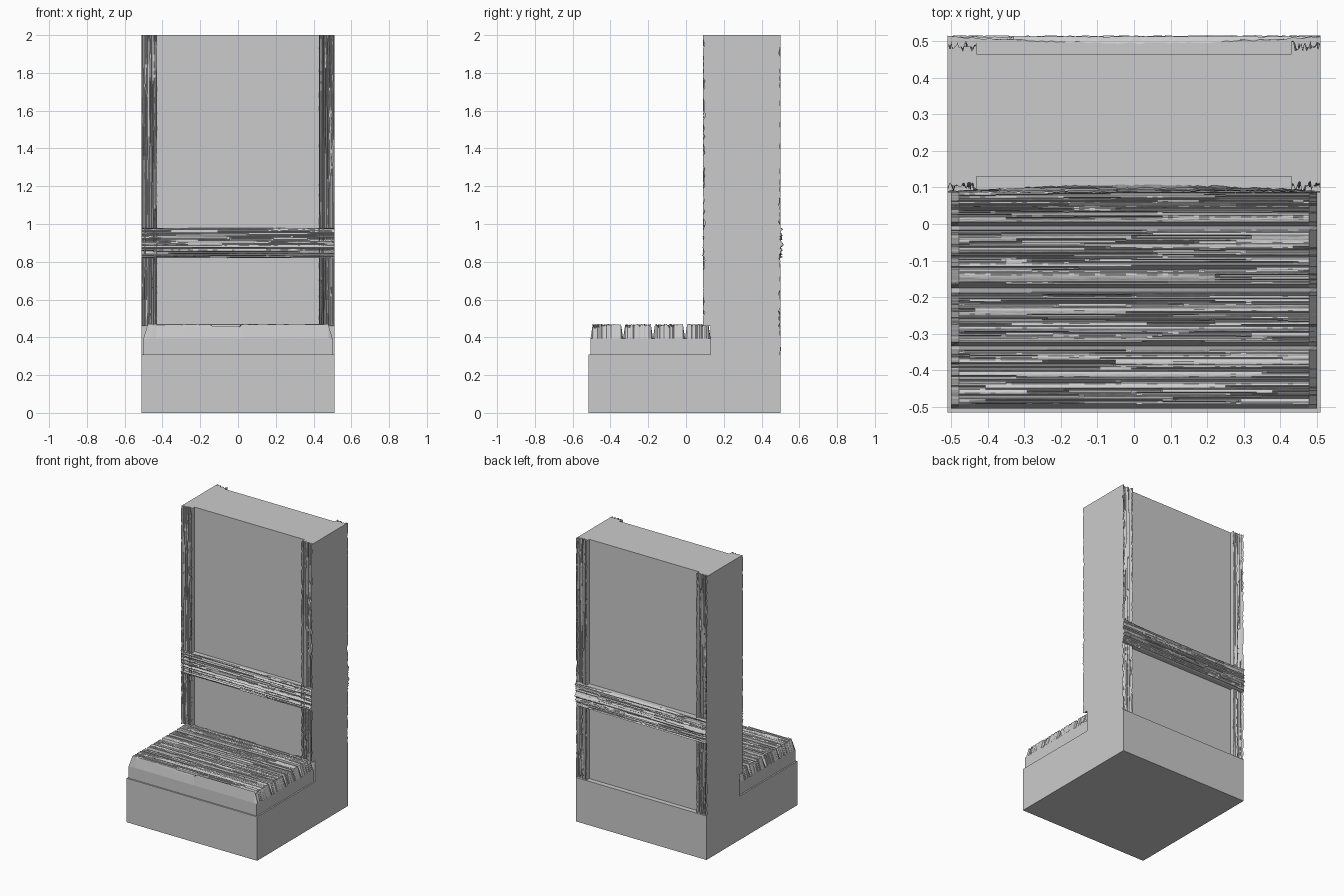
import bpy, bmesh, math, random
from mathutils import Vector

random.seed(7)
if "Cube" in bpy.data.objects:
    bpy.data.objects.remove(bpy.data.objects["Cube"], do_unlink=True)

GREY = (0.6, 0.6, 0.6, 1)
wood = bpy.data.materials.new("plain grey")
wood.use_nodes = True
wood.diffuse_color = GREY
wood.node_tree.nodes["Principled BSDF"].inputs["Base Color"].default_value = GREY

X, Y, Z = Vector((1, 0, 0)), Vector((0, 1, 0)), Vector((0, 0, 1))


def finish(name, bm):
    bmesh.ops.recalc_face_normals(bm, faces=bm.faces)
    mesh = bpy.data.meshes.new(name)
    bm.to_mesh(mesh)
    bm.free()
    mesh.materials.append(wood)
    obj = bpy.data.objects.new(name, mesh)
    bpy.context.collection.objects.link(obj)
    return obj


def block(name, low, high):
    low, high = Vector(low), Vector(high)
    bm = bmesh.new()
    bmesh.ops.create_cube(bm, size=1)
    for v in bm.verts:
        v.co = (low + high) / 2 + v.co * (high - low)
    return finish(name, bm)


def carve(rows, cols, ridge, streaks, depth, run):
    """Grain relief: an uneven depth per row plus random streaks along it."""
    base = [-random.random() * ridge for _ in range(rows)]
    relief = [[b + random.uniform(-0.1, 0.1) * ridge for _ in range(cols)] for b in base]
    for _ in range(streaks):
        row, start = random.randrange(rows), random.randrange(-run, cols)
        end = start + random.randint(run // 4, run)
        cut = -random.uniform(0.4, 1) * depth
        for r in range(row, min(rows, row + random.choice((1, 1, 2)))):
            for c in range(max(0, start), min(cols, end)):
                relief[r][c] = cut
    return relief


def grained_board(name, origin, along, across, out, size, thick, cells, relief,
                  edge_drop=0, edge_width=0, end_width=0):
    """Closed board whose outer face is a carved height field."""
    cols, rows = cells
    bm = bmesh.new()

    def spot(i, count, length, inset):
        if i in (0, count - 1):
            return length * (i > 0)
        return inset + (length - 2 * inset) * (i - 1 + (inset == 0)) / (count - 3 + 2 * (inset == 0))

    grid = []
    for r in range(rows):
        line = []
        for c in range(cols):
            h = relief[r][c]
            if edge_drop and (r in (0, rows - 1) or c in (0, cols - 1)):
                h = -edge_drop
            line.append(bm.verts.new(origin + along * spot(c, cols, size[0], end_width)
                                     + across * spot(r, rows, size[1], edge_width) + out * h))
        grid.append(line)
    for r in range(rows - 1):
        for c in range(cols - 1):
            bm.faces.new((grid[r][c], grid[r][c + 1], grid[r + 1][c + 1], grid[r + 1][c]))
    rim = [e for e in bm.edges if e.is_boundary]
    skirt = bmesh.ops.extrude_edge_only(bm, edges=rim)["geom"]
    for v in [g for g in skirt if isinstance(g, bmesh.types.BMVert)]:
        v.co -= out * ((v.co - origin).dot(out) + thick)
    bmesh.ops.holes_fill(bm, edges=[e for e in bm.edges if e.is_boundary], sides=0)
    return finish(name, bm)


# Plinth, and the tall back whose faces sit behind the frame
block("base", (-0.51, -0.515, 0), (0.51, 0.50, 0.31))
block("back_core", (-0.51, 0.13, 0.31), (0.51, 0.465, 2))

# Seat planks, split by V-shaped gaps
gaps = (-0.505, -0.333, -0.175, -0.005, 0.13)
for n, (y0, y1) in enumerate(zip(gaps, gaps[1:])):
    cells = (70, 46)
    grain = carve(cells[1], cells[0], 0.005, 50, 0.022, 40)
    grained_board(f"seat_plank_{n + 1}", Vector((-0.5, y0, 0.47)), X, Y, Z,
                  (1.0, y1 - y0), 0.16, cells, grain, 0.075, 0.011, 0.022)

# Frame posts and crossbar on both faces of the back
for face, out, plane, foot, thick in (("front", -Y, 0.09, 0.46, 0.04), ("rear", Y, 0.50, 0.31, 0.035)):
    for side, x in (("right", -0.51), ("left", 0.43)):
        cells = (90, 24)
        grain = carve(cells[1], cells[0], 0.024, 70, 0.028, 50)
        for edge in (0, -1):
            grain[edge] = [-random.choice((0, 0, 0, 0.004, 0.01)) for _ in range(cells[0])]
        grained_board(f"{face}_{side}_post", Vector((x, plane, foot)), Z, X, out,
                      (2 - foot, 0.08), thick, cells, grain)
    cells = (80, 32)
    grain = carve(cells[1], cells[0], 0.016, 60, 0.022, 50)
    # The upper lip is worn away towards the middle
    grain[-1] = [-0.018 * math.sin(math.pi * c / cells[0]) - random.uniform(0, 0.005)
                 for c in range(cells[0])]
    lift = 0.004 if face == "front" else 0.015
    grained_board(f"{face}_crossbar", Vector((-0.51, plane, 0.82)) + out * lift, X, Z, out,
                  (1.02, 0.16), thick + lift, cells, grain)
